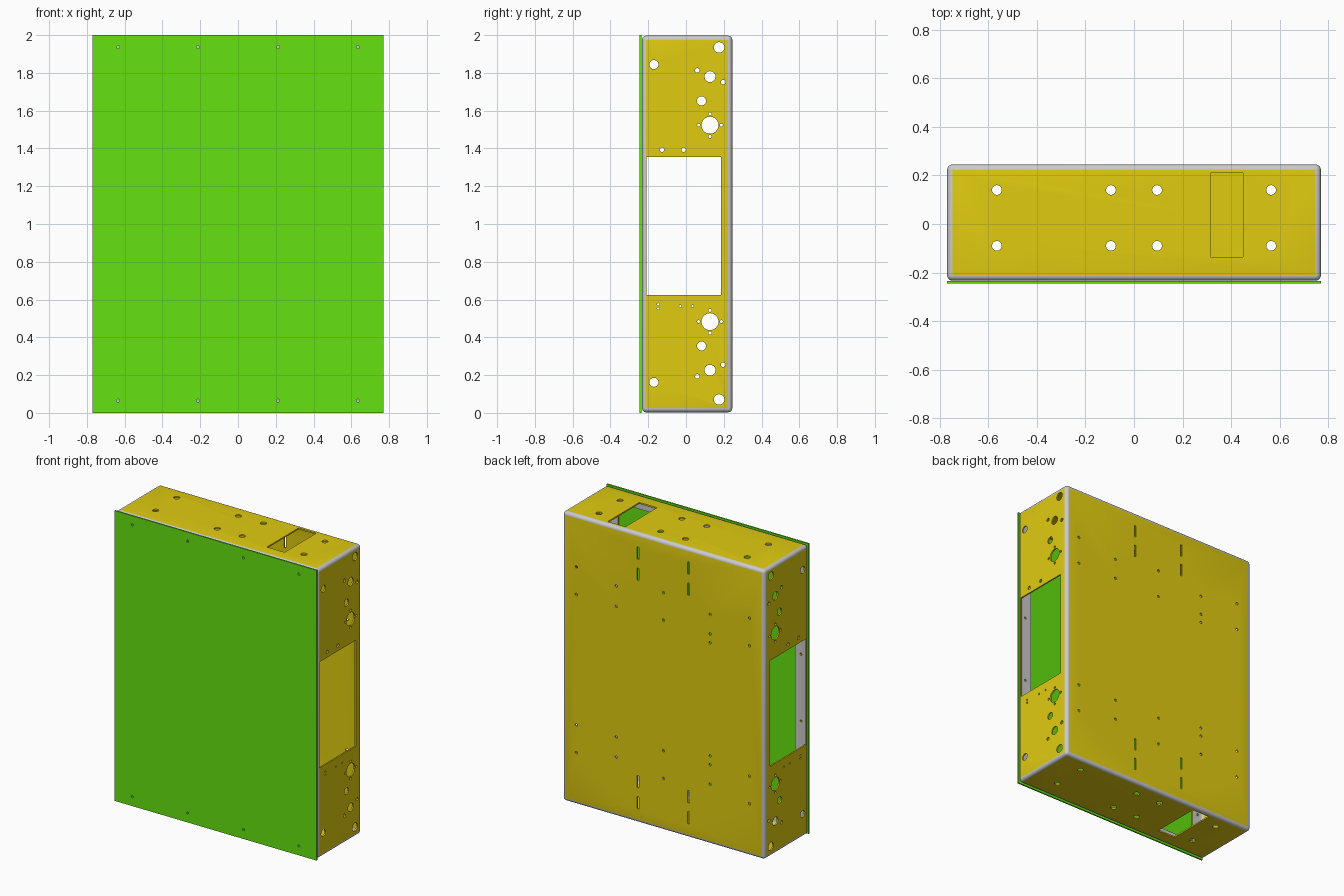
import bpy, bmesh
from math import pi
from mathutils import Matrix, Vector

if "Cube" in bpy.data.objects:
    bpy.data.objects.remove(bpy.data.objects["Cube"])

X, Y0, Y1, Z0, Z1 = 0.77, -0.233, 0.245, 0.003, 1.997   # enclosure extents
T, R = 0.010, 0.022                                    # sheet thickness, bend radius


def material(name, colour):
    m = bpy.data.materials.new(name)
    m.diffuse_color = (*colour, 1)
    m.use_nodes = True
    m.node_tree.nodes["Principled BSDF"].inputs["Base Color"].default_value = m.diffuse_color
    return m


yellow = material("yellow_sheet", (0.75, 0.60, 0.005))
grey = material("grey_bend", (0.6, 0.6, 0.6))
green = material("green_sheet", (0.13, 0.76, 0.005))


def make_object(name, bm, mats=()):
    me = bpy.data.meshes.new(name)
    bm.to_mesh(me)
    bm.free()
    ob = bpy.data.objects.new(name, me)
    bpy.context.collection.objects.link(ob)
    for m in mats:
        me.materials.append(m)
    return ob


def add_box(bm, lo, hi):
    lo, hi = Vector(lo), Vector(hi)
    mat = Matrix.Translation((lo + hi) / 2) @ Matrix.Diagonal((*(hi - lo), 1))
    return bmesh.ops.create_cube(bm, size=1, matrix=mat)


def add_rod(bm, axis, centre, r, length, n=24):
    turn = {'x': Matrix.Rotation(pi / 2, 4, 'Y'),
            'y': Matrix.Rotation(pi / 2, 4, 'X'),
            'z': Matrix.Identity(4)}[axis]
    bmesh.ops.create_cone(bm, cap_ends=True, segments=n, radius1=r, radius2=r,
                          depth=length, matrix=Matrix.Translation(centre) @ turn)


def apply_all(ob):
    bpy.ops.object.select_all(action='DESELECT')
    ob.select_set(True)
    bpy.context.view_layer.objects.active = ob
    bpy.ops.object.convert(target='MESH')


def cut(ob, bm):
    cutter = make_object("cutter", bm)
    cutter.hide_render = True
    mod = ob.modifiers.new("cut", 'BOOLEAN')
    mod.operation, mod.solver, mod.object = 'DIFFERENCE', 'EXACT', cutter
    apply_all(ob)
    bpy.data.objects.remove(cutter)


# Enclosure shell: bent sheet with yellow flats, grey bends and grey front flange
bm = bmesh.new()
add_box(bm, (-X, Y0, Z0), (X, Y1, Z1))
bmesh.ops.bevel(bm, geom=bm.edges[:], offset=R, segments=5, profile=0.5, affect='EDGES')
bm.normal_update()
for f in bm.faces:
    flat = f.calc_area() > 0.2 and f.normal.y > -0.5
    f.material_index = 0 if flat else 1
shell = make_object("enclosure", bm, (yellow, grey))
solid = shell.modifiers.new("sheet", 'SOLIDIFY')
solid.thickness, solid.offset = T, -1
apply_all(shell)

# Front opening, leaving the return flange
bm = bmesh.new()
add_box(bm, (-0.675, -0.4, 0.1), (0.675, -0.2, 1.9))
cut(shell, bm)

# Side panels: window and holes, through both sides
bm = bmesh.new()
add_box(bm, (-1, -0.21, 0.625), (1, 0.185, 1.355))
for s in (-1, 1):
    for y, dz, r in ((0.175, 0.932, 0.028), (-0.17, 0.841, 0.024), (0.06, 0.810, 0.012),
                     (0.127, 0.777, 0.029), (0.197, 0.748, 0.012), (0.082, 0.649, 0.024),
                     (0.127, 0.520, 0.045),
                     (0.067, 0.520, 0.008), (0.187, 0.520, 0.008),
                     (0.127, 0.460, 0.008), (0.127, 0.580, 0.008)):
        add_rod(bm, 'x', (0, y, 1.003 + s * dz), r, 2)
for y, z, r in ((-0.127, 1.393, 0.012), (-0.013, 1.393, 0.012), (-0.147, 0.575, 0.006),
                (-0.147, 0.553, 0.006), (-0.03, 0.565, 0.006), (0.035, 0.565, 0.006)):
    add_rod(bm, 'x', (0, y, z), r, 2)
cut(shell, bm)

# Top and bottom: mounting holes and one cable cutout each, turned half round
bm = bmesh.new()
for x in (-0.565, -0.095, 0.095, 0.565):
    for y in (-0.09, 0.14):
        add_rod(bm, 'z', (x, y, 1), 0.02, 3)
add_box(bm, (0.315, -0.135, 1.9), (0.45, 0.21, 2.1))
add_box(bm, (-0.45, -0.135, -0.1), (-0.315, 0.21, 0.1))
cut(shell, bm)

# Back panel holes and slots, front flange holes
bm = bmesh.new()
columns = {0.665: (0.64, 0.45), 0.0: (0.64, 0.45), -0.655: (0.64, 0.45),
           0.36: (0.59, 0.45), -0.355: (0.585, 0.45, 0.39)}
for s in (-1, 1):
    for x, heights in columns.items():
        for dz in heights:
            add_rod(bm, 'y', (x, Y1, 1 + s * dz), 0.009, 0.1, 16)
    for x in (-0.19, 0.195):
        for dz in (0.86, 0.715):
            z = 1 + s * dz
            add_box(bm, (x - 0.007, 0.2, z - 0.042), (x + 0.007, 0.3, z + 0.042))
    for z in (0.31, 0.77, 1.23, 1.69):
        add_rod(bm, 'y', (s * 0.72, Y0, z), 0.008, 0.06, 16)
cut(shell, bm)
bpy.ops.object.shade_smooth_by_angle(angle=0.6)

# Front cover plate with its eight screw holes
bm = bmesh.new()
add_box(bm, (-X, -0.245, 0), (X, -0.235, 2))
door = make_object("front_cover", bm, (green,))
bm = bmesh.new()
for x in (-0.635, -0.212, 0.212, 0.635):
    for z in (0.065, 1.937):
        add_rod(bm, 'y', (x, -0.24, z), 0.008, 0.1, 16)
cut(door, bm)
bpy.ops.object.shade_smooth_by_angle(angle=0.6)
